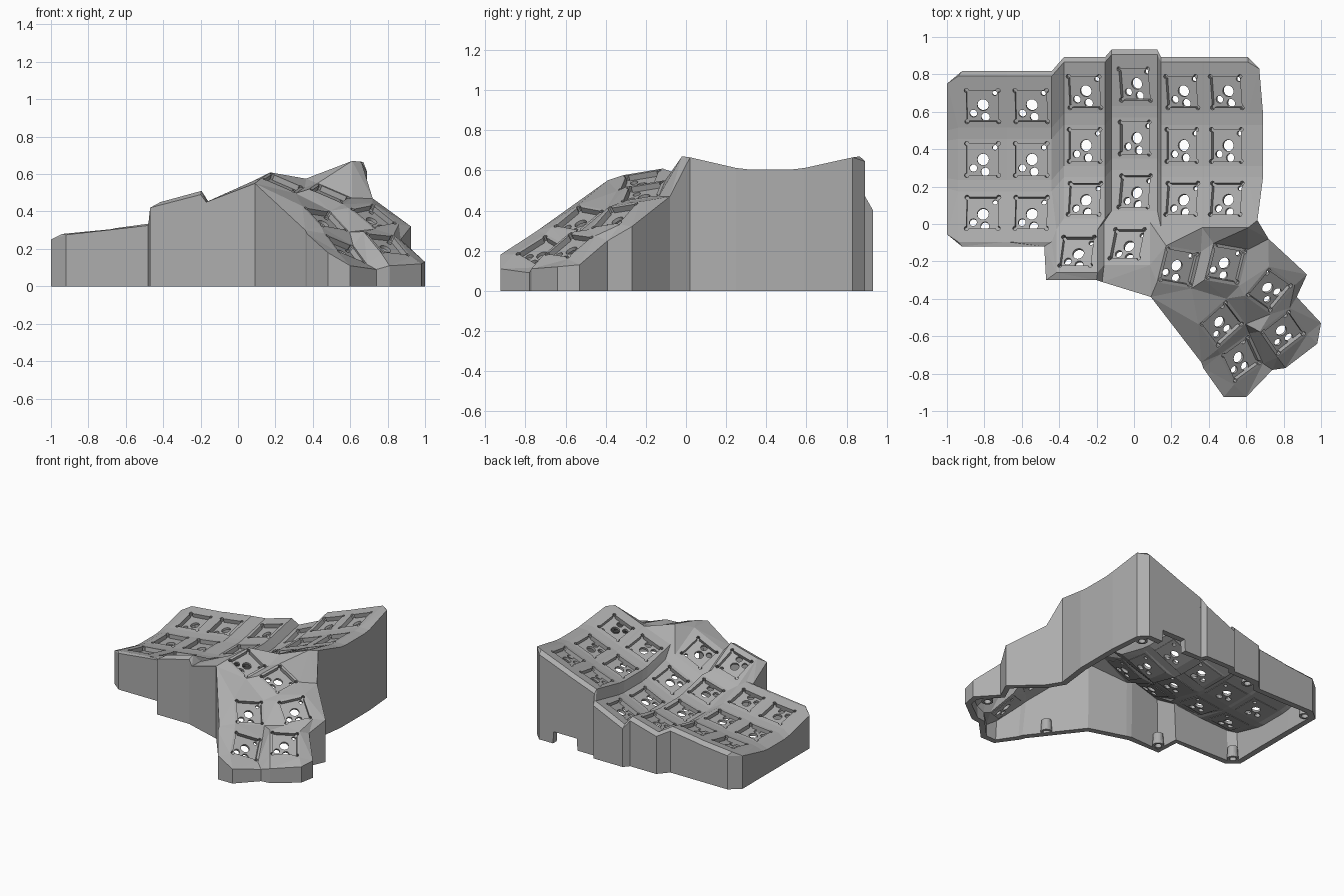
import bpy, bmesh
from math import sin, cos, radians, pi
from mathutils import Vector, Matrix
from mathutils.geometry import delaunay_2d_cdt

default = bpy.data.objects.get("Cube")
if default:
    bpy.data.objects.remove(default, do_unlink=True)

grey = bpy.data.materials.new("printed_grey")
grey.use_nodes = True
COLOUR = (0.42, 0.42, 0.42, 1)
grey.diffuse_color = COLOUR
grey.node_tree.nodes["Principled BSDF"].inputs["Base Color"].default_value = COLOUR

HOLE, NOTCH, WALL = 0.085, 0.012, 0.045


def add_object(name, mesh):
    obj = bpy.data.objects.new(name, mesh)
    bpy.context.collection.objects.link(obj)
    if not mesh.materials:
        mesh.materials.append(grey)
    return obj


def add_solidify(obj, thickness):
    mod = obj.modifiers.new("thickness", "SOLIDIFY")
    mod.thickness = thickness
    mod.offset = -1


def cut_sheet(bm, outline, holes, lines=()):
    """Fill an outline, leave the holes open, crease along the lines; return outline verts."""
    points, loops, edges = [], [], []
    for loop in [outline] + holes:
        loops.append(list(range(len(points), len(points) + len(loop))))
        points += [Vector(p) for p in loop]
    for line in lines:
        start = len(points)
        points += [Vector(p) for p in line]
        edges += [(i, i + 1) for i in range(start, len(points) - 1)]
    flat, _, faces, origin, _, owner = delaunay_2d_cdt(
        [p.xy for p in points], edges, loops, 0, 1e-6)
    verts, lookup = [], {}
    for p, ids in zip(flat, origin):
        near = points[ids[0]] if ids else min(points, key=lambda q: (q.xy - p).length)
        verts.append(bm.verts.new((p.x, p.y, near.z)))
        for i in ids:
            lookup[i] = verts[-1]
    for face, owners in zip(faces, owner):
        if set(owners) == {0}:
            f = bm.faces.new([verts[i] for i in face])
            f.normal_update()
            if f.normal.z < 0:
                f.normal_flip()
    for v in [v for v in bm.verts if not v.link_faces]:
        bm.verts.remove(v)
    return [lookup[i] for i in loops[0]]


def key_frame(centre, gx, gy, yaw=0):
    """Matrix of a key lying on a slope, turned about the vertical."""
    c, s = cos(radians(yaw)), sin(radians(yaw))
    normal = Vector((-gx, -gy, 1)).normalized()
    across = Vector((c, s, gx * c + gy * s)).normalized()
    rot = Matrix((across, normal.cross(across), normal)).transposed()
    return Matrix.Translation(centre) @ rot.to_4x4()


def square(half):
    return [Vector((x * half, y * half, 0)) for x, y in ((-1, -1), (1, -1), (1, 1), (-1, 1))]


def notched_square():
    """Square switch opening with a round relief in each corner."""
    loop = []
    for k, corner in enumerate(square(HOLE)):
        for step in range(-3, 4):
            a = radians(-135 + 90 * k + 45 * step)
            loop.append(corner + Vector((cos(a), sin(a), 0)) * NOTCH)
    return loop


# Finger columns: left x, right x, left height, right height, centre y, has a fourth key
COLUMNS = [
    (-0.94, -0.68, 0.28, 0.305, 0.345, False),
    (-0.66, -0.44, 0.31, 0.34, 0.345, False),
    (-0.375, -0.155, 0.31, 0.37, 0.42, True),
    (-0.12, 0.125, 0.315, 0.425, 0.46, True),
    (0.145, 0.365, 0.495, 0.575, 0.42, False),
    (0.375, 0.61, 0.58, 0.67, 0.42, False),
]
# Curve along every column: distance from the centre, height offset
CURVE = [(-0.17, -0.058), (-0.11, -0.065), (0.11, -0.065), (0.17, -0.058), (0.445, 0)]
SHORT_FRONT = [(-0.44, 0)]
LONG_FRONT = [(-0.68, 0.14), (-0.45, 0.02), (-0.39, -0.005)]
KEY_STEPS = [-0.565, -0.285, 0, 0.285]

frames, creases = [], []
for x0, x1, z0, z1, yc, long in COLUMNS:
    profile = (LONG_FRONT if long else SHORT_FRONT) + CURVE
    rows = [(d, h, -0.04 if long and d < -0.42 else 0) for d, h in profile]
    left = [(x0 + s, yc + d, z0 + h) for d, h, s in rows]
    right = [(x1 + s, yc + d, z1 + h) for d, h, s in rows]
    creases += [left, right] + [list(pair) for pair in zip(left, right)]
    for i, step in enumerate(KEY_STEPS[0 if long else 1:]):
        (d0, h0, s), (d1, h1, _) = rows[2 * i], rows[2 * i + 1]
        gy = (h1 - h0) / (d1 - d0)
        centre = ((x0 + x1) / 2 + s, yc + step, (z0 + z1) / 2 + h0 + gy * (step - d0))
        frames.append(key_frame(centre, (z1 - z0) / (x1 - x0), gy))

# Thumb keys: position, slope and turn
for centre, slope in [
        ((0.24, -0.23, 0.553), (-0.385, 0.262, -10)),
        ((0.494, -0.217, 0.495), (-0.385, 0.262, -10)),
        ((0.725, -0.355, 0.375), (-0.435, 0.53, 50)),
        ((0.47, -0.535, 0.36), (-0.545, 0.416, 42)),
        ((0.80, -0.582, 0.225), (-0.498, 0.499, 38)),
        ((0.575, -0.722, 0.20), (-0.659, 0.325, 36))]:
    frame = key_frame(centre, *slope)
    frames.append(frame)
    ring = [frame @ p for p in square(0.102)]
    creases.append(ring + ring[:1])

# Outer wall line with the wall heights, anticlockwise from the back left
outline = [(-1, 0.345 + d * 0.91, 0.25 + h) for d, h in reversed(SHORT_FRONT + CURVE)]
outline += [
    (-0.92, -0.12, 0.275), (-0.48, -0.12, 0.325), (-0.47, -0.30, 0.42), (-0.2, -0.30, 0.49),
    (-0.17, -0.31, 0.45), (0.09, -0.39, 0.55), (0.36, -0.74, 0.30), (0.37, -0.77, 0.28),
    (0.48, -0.925, 0.18), (0.60, -0.925, 0.11), (0.74, -0.78, 0.09), (0.81, -0.77, 0.11),
    (0.98, -0.64, 0.12), (1, -0.53, 0.13), (0.87, -0.39, 0.25), (0.925, -0.27, 0.32),
    (0.72, -0.08, 0.47), (0.66, 0.02, 0.665)]
outline += [(0.69, 0.42 + d, 0.67 + h) for d, h in CURVE[:4]]
outline.append((0.67, 0.83, 0.665))
PORT = (0.29, 0.49)
for n, (x0, x1, z0, z1, yc, _) in reversed(list(enumerate(COLUMNS))):
    xs = [x1, x0]
    if n == 5:
        xs[1:1] = [PORT[1] + 0.003, PORT[1] - 0.003]
    if n == 4:
        xs[1:1] = [PORT[0] + 0.003, PORT[0] - 0.003]
    for x in xs:
        z = z0 + (z1 - z0) * (x - x0) / (x1 - x0)
        outline.append((x if x > -0.9 else -0.92, yc + 0.472, z - 0.025))

# Case: creased top with switch openings, walls down to the floor, cable port at the back
bm = bmesh.new()
openings = [[f @ p for p in notched_square()] for f in frames]
rim = cut_sheet(bm, outline, openings, creases)
base = []
for v in rim:
    in_port = v.co.y > 0.8 and PORT[0] < v.co.x < PORT[1]
    base.append(bm.verts.new((v.co.x, v.co.y, 0.09 if in_port else 0)))
for i in range(len(rim)):
    j = (i + 1) % len(rim)
    bm.faces.new((rim[j], rim[i], base[i], base[j]))
mesh = bpy.data.meshes.new("case")
bm.to_mesh(mesh)
bm.free()
add_solidify(add_object("case", mesh), WALL)


# Switch socket floors with pin holes
def circle(x, y, r):
    return [(x + r * cos(a * pi / 8), y + r * sin(a * pi / 8), 0) for a in range(16)]


bm = bmesh.new()
cut_sheet(bm, square(0.1), [circle(0, 0, 0.031), circle(-0.052, -0.046, 0.02),
                            circle(0.012, -0.066, 0.023), circle(0.064, 0.064, 0.013)])
floor_mesh = bpy.data.meshes.new("socket_floor")
bm.to_mesh(floor_mesh)
bm.free()
for n, frame in enumerate(frames):
    floor = add_object(f"socket_floor_{n + 1}", floor_mesh)
    floor.matrix_world = frame @ Matrix.Translation((0, 0, -0.03))
    add_solidify(floor, 0.018)

# Screw bosses inside the walls, each with a blind hole underneath
bm = bmesh.new()
bmesh.ops.create_cone(bm, cap_ends=True, segments=20, radius1=0.04, radius2=0.034, depth=0.09)
bottom = min(bm.faces, key=lambda f: f.calc_center_median().z)
bmesh.ops.inset_individual(bm, faces=[bottom], thickness=0.016)
hole = bmesh.ops.extrude_discrete_faces(bm, faces=[bottom])["faces"][0]
bmesh.ops.translate(bm, verts=hole.verts, vec=(0, 0, 0.06))
boss_mesh = bpy.data.meshes.new("screw_boss")
bm.to_mesh(boss_mesh)
bm.free()
for n, (x, y) in enumerate([(-0.92, -0.04), (-0.92, 0.73), (-0.41, -0.23), (-0.33, 0.82),
                            (0.6, 0.8), (0.3, -0.58), (0.88, -0.52)]):
    add_object(f"screw_boss_{n + 1}", boss_mesh).location = (x, y, 0.046)
